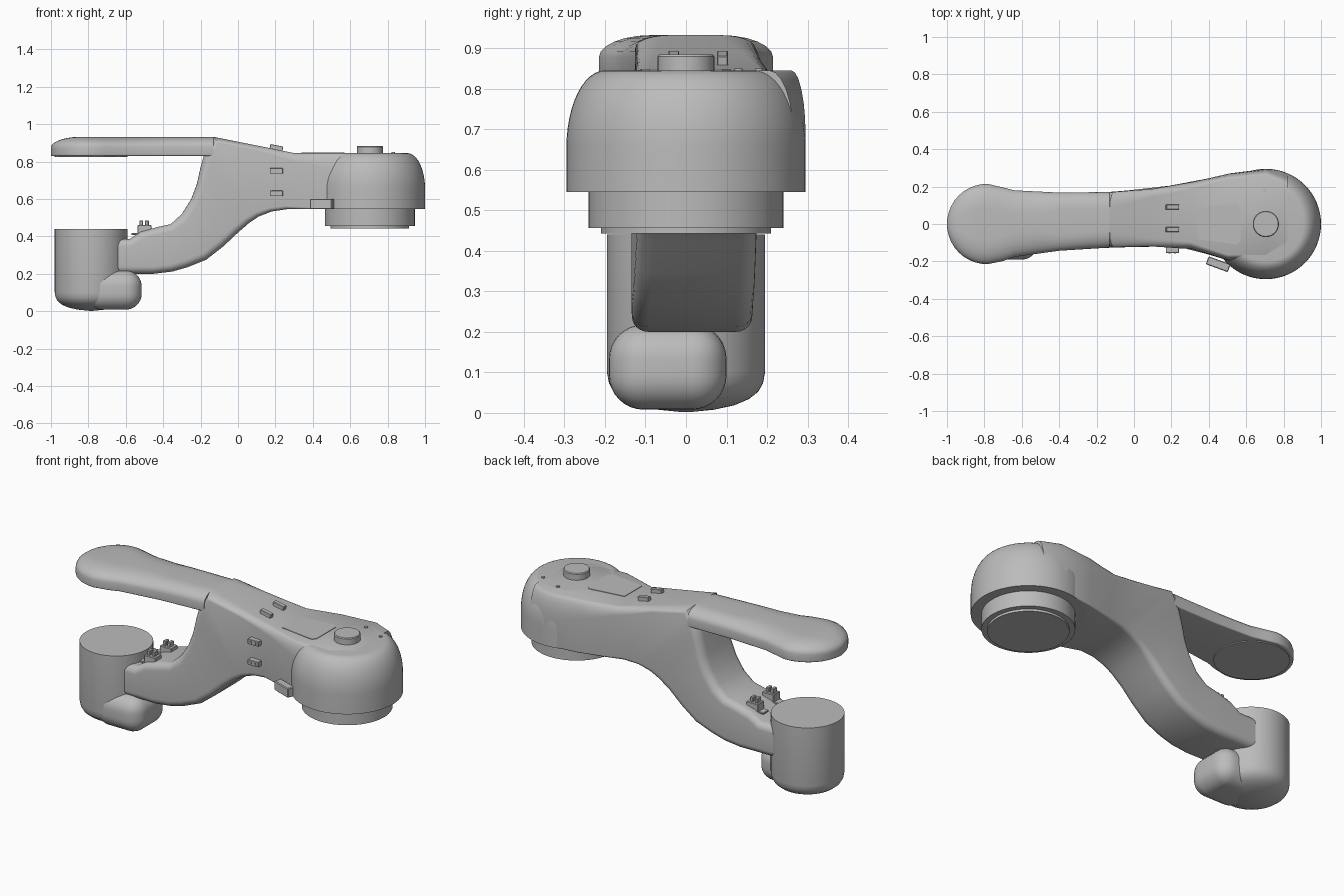
import bpy, bmesh, math
from mathutils import Matrix, Vector

if "Cube" in bpy.data.objects:
    bpy.data.objects.remove(bpy.data.objects["Cube"], do_unlink=True)

grey = bpy.data.materials.new("cast_grey")
grey.use_nodes = True
grey.diffuse_color = (0.5, 0.5, 0.5, 1)
grey.node_tree.nodes["Principled BSDF"].inputs["Base Color"].default_value = (0.5, 0.5, 0.5, 1)


def finish(name, bm, angle=30):
    bmesh.ops.recalc_face_normals(bm, faces=bm.faces)
    mesh = bpy.data.meshes.new(name)
    bm.to_mesh(mesh)
    bm.free()
    mesh.materials.append(grey)
    obj = bpy.data.objects.new(name, mesh)
    bpy.context.collection.objects.link(obj)
    bpy.ops.object.select_all(action='DESELECT')
    obj.select_set(True)
    bpy.context.view_layer.objects.active = obj
    bpy.ops.object.shade_smooth_by_angle(angle=math.radians(angle))
    return obj


def skin(bm, rings):
    loops = [[bm.verts.new(p) for p in ring] for ring in rings]
    for a, b in zip(loops, loops[1:]):
        for i in range(len(a)):
            j = (i + 1) % len(a)
            bm.faces.new((a[i], a[j], b[j], b[i]))
    bm.faces.new(loops[0])
    bm.faces.new(loops[-1])


def lathe(name, x, y, profile, segments=64):
    bm = bmesh.new()
    turn = [math.tau * i / segments for i in range(segments)]
    skin(bm, [[(x + r * math.cos(t), y + r * math.sin(t), z) for t in turn] for r, z in profile])
    return finish(name, bm)


def box(name, centre, size, bevel=0.004, spin=0, segments=1):
    bm = bmesh.new()
    bmesh.ops.create_cube(bm, size=1)
    bmesh.ops.scale(bm, vec=size, verts=bm.verts)
    if bevel:
        bmesh.ops.bevel(bm, geom=bm.edges[:], offset=bevel, segments=segments, profile=0.5, affect='EDGES')
    bmesh.ops.transform(bm, matrix=Matrix.Translation(centre) @ Matrix.Rotation(spin, 4, 'Y' if name.startswith("top") else 'Z'), verts=bm.verts)
    return finish(name, bm)


def lookup(table, x):
    """Front and back limits of an outline at x."""
    for (x0, f0, b0), (x1, f1, b1) in zip(table, table[1:]):
        if x <= x1:
            t = max(0, (x - x0) / (x1 - x0))
            return f0 + (f1 - f0) * t, b0 + (b1 - b0) * t
    return table[-1][1:]


def section(upper, lower, outline, rh, rv, rb, steps=6):
    """Rounded cross-section spanning two side-profile points."""
    a, b = Vector(upper), Vector(lower)
    length = (b - a).length

    def point(side, inset, down):
        p = a.lerp(b, down / length)
        limit = outline(p.x)[side]
        return (p.x, limit + inset if side == 0 else limit - inset, p.y)

    arc = [math.pi / 2 * i / steps for i in range(steps + 1)]
    half = [(rh * (1 - math.sin(t)), rv * (1 - math.cos(t))) for t in arc]
    half += [(rb * (1 - math.cos(t)), length - rb * (1 - math.sin(t))) for t in arc]
    return [point(1, *h) for h in half] + [point(0, *h) for h in reversed(half)]


# S-shaped arm body: paired upper and lower profile points, top and bottom rounding
arm_outline = [(-0.8, -0.13, 0.16), (-0.3, -0.135, 0.165), (0, -0.12, 0.175), (0.2, -0.12, 0.2),
               (0.3, -0.13, 0.222), (0.4, -0.165, 0.245), (0.5, -0.195, 0.268),
               (0.6, -0.2, 0.285), (0.705, -0.2, 0.295), (0.83, -0.15, 0.262)]
arm_path = [
    ((-0.75, 0.385), (-0.75, 0.2), 0.04, 0.04, 0.04),
    ((-0.58, 0.385), (-0.55, 0.2), 0.04, 0.04, 0.04),
    ((-0.52, 0.425), (-0.45, 0.2), 0.04, 0.04, 0.04),
    ((-0.43, 0.45), (-0.35, 0.212), 0.04, 0.04, 0.04),
    ((-0.36, 0.465), (-0.27, 0.235), 0.04, 0.04, 0.04),
    ((-0.3, 0.52), (-0.17, 0.275), 0.05, 0.05, 0.04),
    ((-0.25, 0.6), (-0.08, 0.345), 0.05, 0.05, 0.04),
    ((-0.22, 0.68), (0, 0.42), 0.05, 0.05, 0.04),
    ((-0.2, 0.77), (0.06, 0.472), 0.05, 0.05, 0.035),
    ((-0.18, 0.84), (0.11, 0.506), 0.05, 0.05, 0.03),
    ((-0.13, 0.932), (0.18, 0.533), 0.09, 0.04, 0.025),
    ((0.08, 0.89), (0.26, 0.545), 0.045, 0.035, 0.02),
    ((0.3, 0.845), (0.38, 0.545), 0.035, 0.05, 0.01),
    ((0.5, 0.845), (0.52, 0.545), 0.03, 0.1, 0.005),
    ((0.705, 0.845), (0.705, 0.545), 0.035, 0.16, 0.005),
    ((0.82, 0.845), (0.82, 0.545), 0.06, 0.16, 0.005)]
bm = bmesh.new()
skin(bm, [section(u, l, lambda x: lookup(arm_outline, x), *r) for u, l, *r in arm_path])
finish("arm_body", bm, 35)

# Paddle-shaped upper cover with a round tip and shallow domed top
cover_outline = [(-0.785, -0.215, 0.215), (-0.7, -0.198, 0.195), (-0.64, -0.176, 0.18), (-0.4, -0.143, 0.168),
                 (-0.13, -0.126, 0.171)]


def cover_limits(x):
    if x < -0.785:
        w = math.sqrt(max(0.0004, 0.215 ** 2 - (x + 0.785) ** 2))
        return -w, w
    return lookup(cover_outline, x)


rings = []
tip = [-0.785 - 0.215 * math.cos(math.radians(a)) for a in range(0, 90, 9)]
for x in tip + [-0.785, -0.74, -0.7, -0.64, -0.52, -0.4, -0.26, -0.13]:
    rise = math.sqrt(max(0, 1 - max(0, (-0.84 - x) / 0.16) ** 2))
    top = 0.875 + 0.057 * rise
    wide = cover_limits(x)[1]
    rings.append(section((x, top), (x, 0.83), cover_limits, min(0.13, wide * 0.8) if x < -0.5 else 0.09,
                         0.012 + 0.043 * rise, 0.008))
bm = bmesh.new()
skin(bm, rings)
finish("upper_cover", bm, 40)
lathe("cover_underside_disc", -0.785, 0, [(0.195, 0.835), (0.195, 0.825)])

# Shoulder housing, its mounting flange and the top cap
dome = [(0.2 + 0.095 * math.sin(t), 0.655 + 0.19 * math.cos(t))
        for t in [math.pi / 2 * i / 12 for i in range(13)]]
lathe("shoulder_housing", 0.705, 0, dome + [(0.295, 0.545)])
lathe("shoulder_flange", 0.705, 0, [(0.24, 0.56), (0.24, 0.456), (0.21, 0.456), (0.21, 0.443)])
lathe("shoulder_cap", 0.705, 0, [(0.07, 0.84), (0.07, 0.879), (0.066, 0.884)], 40)

# Wrist housing with a rounded base and side bulge
lathe("wrist_housing", -0.785, 0, [(0.195, 0.44), (0.195, 0.1), (0.19, 0.073), (0.178, 0.052), (0.155, 0.034),
                                   (0.12, 0.019), (0.07, 0.008), (0.01, 0.002)])
box("wrist_bulge", (-0.665, -0.045, 0.113), (0.3, 0.29, 0.21), 0.085, 0, 8)

# Cable connectors on the top slope and on the front wall
for i, y in enumerate((0.09, -0.03)):
    box(f"top_connector_{i}", (0.205, y, 0.872), (0.07, 0.026, 0.03), 0.002, math.radians(11))
for i, z in enumerate((0.75, 0.63)):
    box(f"front_connector_{i}", (0.205, -0.13, z), (0.07, 0.05, 0.03), 0.002)
    for x in (0.19, 0.22):
        box("front_connector_pin", (x, -0.156, z), (0.01, 0.004, 0.01), 0)

# Connector blocks on the lower arm
for i, y in enumerate((-0.07, 0.075)):
    box(f"lower_connector_{i}", (-0.5, y, 0.435), (0.075, 0.06, 0.05), 0.003)
    for x in (-0.517, -0.487):
        box("lower_connector_pin", (x, y, 0.472), (0.02, 0.035, 0.028), 0.003)
    box("lower_connector_foot", (-0.545, y, 0.412), (0.05, 0.05, 0.01), 0.002)

# Side bracket, access plate and screws
box("side_bracket", (0.45, -0.215, 0.573), (0.125, 0.045, 0.055), 0.004, math.radians(-20))
bm = bmesh.new()
plate = [(0.34, -0.08), (0.55, -0.11), (0.57, -0.09), (0.57, 0.09), (0.55, 0.11), (0.34, 0.08)]
skin(bm, [[(x, y, z) for x, y in plate] for z in (0.84, 0.848)])
finish("access_plate", bm)
for x, y in ((0.7, 0.18), (0.83, 0.13)):
    lathe("cover_screw", x, y, [(0.01, 0.84), (0.01, 0.85)], 16)
